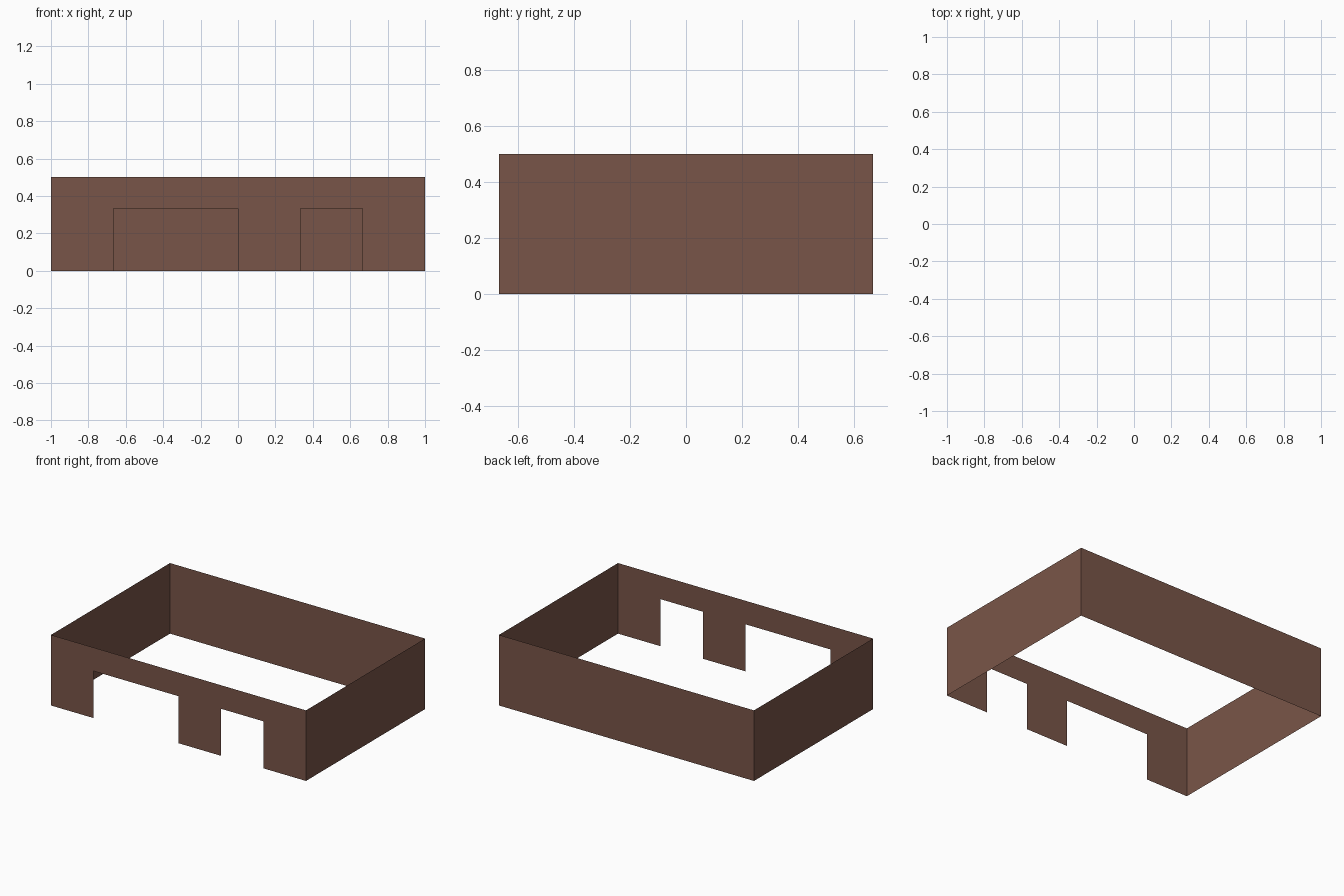
import bpy

if "Cube" in bpy.data.objects:
    bpy.data.objects.remove(bpy.data.objects["Cube"])

HX, HY, H, DOOR = 1.0, 2 / 3, 0.5, 1 / 3

brown = bpy.data.materials.new("brown wall")
brown.diffuse_color = (0.191, 0.091, 0.065, 1)
brown.use_nodes = True
brown.node_tree.nodes["Principled BSDF"].inputs["Base Color"].default_value = brown.diffuse_color


def wall(name, outline):
    """Paper-thin wall from one outline, wound to face outwards."""
    mesh = bpy.data.meshes.new(name)
    mesh.from_pydata(outline, [], [list(range(len(outline)))])
    mesh.materials.append(brown)
    obj = bpy.data.objects.new(name, mesh)
    bpy.context.collection.objects.link(obj)


# Front wall with a wide and a narrow doorway cut up from the floor
profile = [(-HX, 0)]
for left, right in ((-2 / 3, 0), (1 / 3, 2 / 3)):
    profile += [(left, 0), (left, DOOR), (right, DOOR), (right, 0)]
profile += [(HX, 0), (HX, H), (-HX, H)]
wall("front_wall", [(x, -HY, z) for x, z in profile])

# Plain back and side walls
wall("back_wall", [(HX, HY, 0), (-HX, HY, 0), (-HX, HY, H), (HX, HY, H)])
for name, s in (("right_wall", 1), ("left_wall", -1)):
    wall(name, [(s * HX, -s * HY, 0), (s * HX, s * HY, 0),
                (s * HX, s * HY, H), (s * HX, -s * HY, H)])
